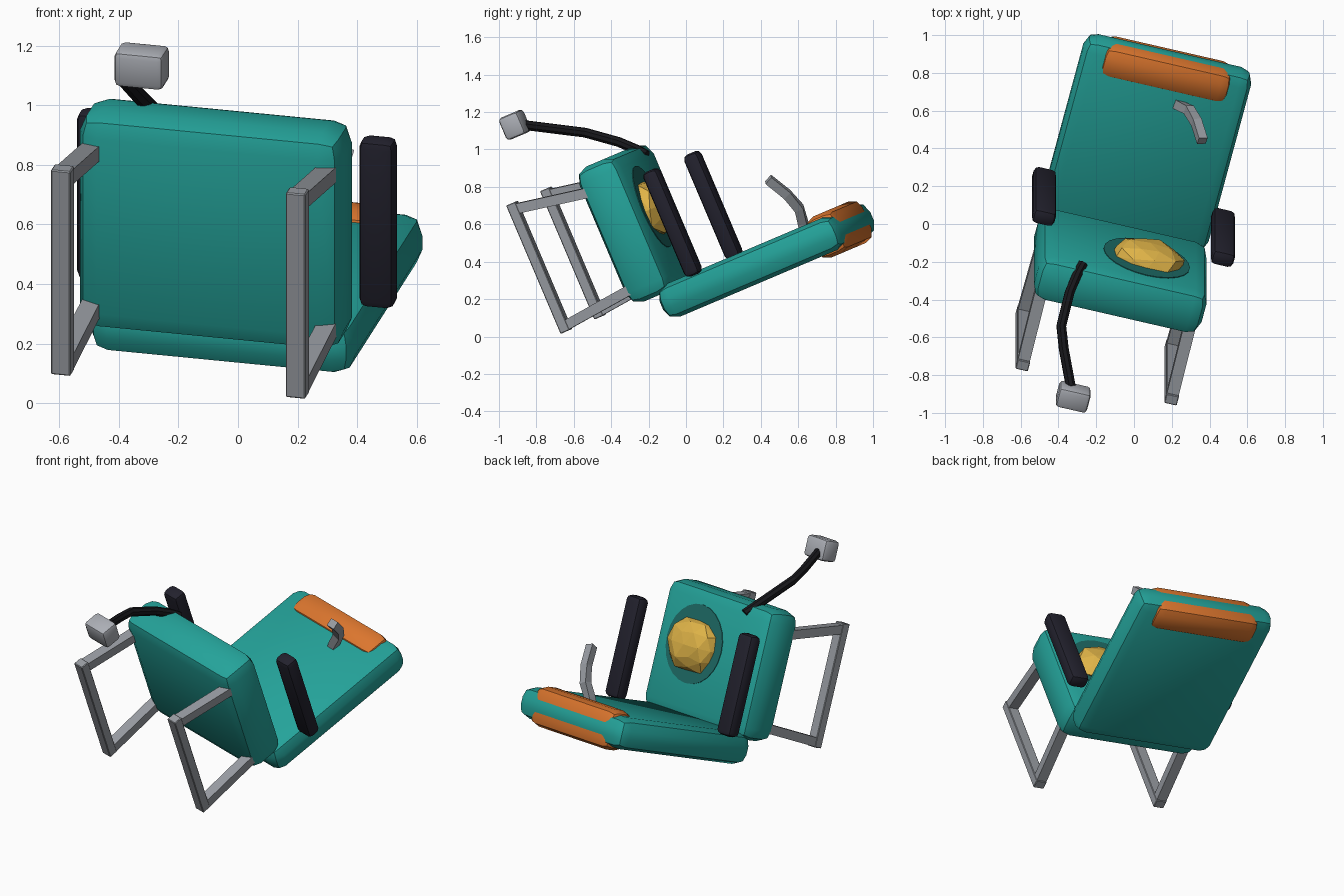
import bpy, bmesh, math, random
from mathutils import Matrix, Vector

if "Cube" in bpy.data.objects:
    bpy.data.objects.remove(bpy.data.objects["Cube"])

# Tilt of the whole toppled chair: local x = width, y = chair up, z = chair front
TILT = Matrix.Rotation(math.radians(23), 4, 'X') @ Matrix.Rotation(math.radians(-14), 4, 'Z')
MID = -0.073  # centre line of the chair across its width


def material(name, rgb):
    m = bpy.data.materials.new(name)
    m.diffuse_color = [(c / 255 / 12.92 if c < 10 else ((c / 255 + 0.055) / 1.055) ** 2.4) for c in rgb] + [1]
    m.use_nodes = True
    m.node_tree.nodes["Principled BSDF"].inputs["Base Color"].default_value = m.diffuse_color
    return m


TEAL = material("teal fabric", (36, 163, 154))
DARK_TEAL = material("dark teal stain", (30, 108, 103))
ORANGE = material("orange headrest", (220, 118, 46))
YELLOW = material("yellow foam", (224, 180, 72))
BLACK = material("soft black", (34, 33, 45))
TUBE_BLACK = material("tube black", (24, 24, 28))
STEEL = material("steel", (152, 156, 162))
LIGHT_GREY = material("light grey", (172, 175, 182))


def add(name, bm, mat, bevel=0, segments=2, tilt=True):
    bmesh.ops.recalc_face_normals(bm, faces=bm.faces)
    mesh = bpy.data.meshes.new(name)
    bm.to_mesh(mesh)
    bm.free()
    obj = bpy.data.objects.new(name, mesh)
    bpy.context.collection.objects.link(obj)
    mesh.materials.append(mat)
    if tilt:
        obj.matrix_world = TILT
    if bevel:
        b = obj.modifiers.new("bevel", 'BEVEL')
        b.width, b.segments = bevel, segments
        b.limit_method = 'ANGLE'
        bpy.ops.object.select_all(action='DESELECT')
        obj.select_set(True)
        bpy.context.view_layer.objects.active = obj
        bpy.ops.object.modifier_apply(modifier="bevel")
        bpy.ops.object.shade_smooth_by_angle(angle=math.radians(35))
    return obj


def box(name, lo, hi, mat, bevel=0, segments=2):
    lo, hi = Vector(lo), Vector(hi)
    bm = bmesh.new()
    bmesh.ops.create_cube(bm, size=1)
    for v in bm.verts:
        v.co = (lo + hi) / 2 + v.co * (hi - lo)
    return add(name, bm, mat, bevel, segments)


def tube(name, points, radius, sides, mat):
    # sweep a polygon along a path given in world space
    pts = [Vector(p) for p in points]
    bm = bmesh.new()
    rings = []
    for i, p in enumerate(pts):
        d = (pts[min(i + 1, len(pts) - 1)] - pts[max(i - 1, 0)]).normalized()
        u = d.cross(Vector((0.97, -0.22, -0.09))).normalized()
        w = d.cross(u)
        angles = [2 * math.pi * (k + 0.5) / sides for k in range(sides)]
        rings.append([bm.verts.new(p + radius * (u * math.cos(t) + w * math.sin(t))) for t in angles])
    for r, q in zip(rings, rings[1:]):
        for k in range(sides):
            bm.faces.new((r[k], r[(k + 1) % sides], q[(k + 1) % sides], q[k]))
    bm.faces.new(rings[0])
    bm.faces.new(rings[-1])
    return add(name, bm, mat, tilt=False)


# Padded seat, backrest and headrest wrap
box("seat", (MID - 0.457, -0.137, 0.26), (MID + 0.457, 0.117, 1.045), TEAL, 0.075)
box("backrest", (MID - 0.457, 0.02, 0.11), (MID + 0.457, 1.088, 0.30), TEAL, 0.07)
box("headrest", (MID - 0.352, 0.90, 0.085), (MID + 0.352, 1.083, 0.325), ORANGE, 0.06)

# Armrests and side frames, mirrored across the centre line
for side, label in ((-1, "left"), (1, "right")):
    x = MID + side * 0.488
    box(label + "_armrest", (x - 0.061, 0.237, 0.284), (x + 0.061, 0.325, 0.893), BLACK, 0.028)
    x = MID + side * 0.406
    box(label + "_foot_rail", (x - 0.034, -0.54, 0.275), (x + 0.034, -0.485, 1.02), STEEL, 0.004, 1)
    for part, foot, top in (("rear", 0.302, 0.347), ("front", 0.99, 0.912)):
        bm = bmesh.new()
        bmesh.ops.create_cube(bm, size=1)
        for v in bm.verts:
            z = (foot if v.co.y < 0 else top) + v.co.z * 0.055
            v.co = (x + v.co.x * 0.064, -0.535 if v.co.y < 0 else -0.10, z)
        add(f"{label}_{part}_leg", bm, STEEL)

# Stain ring on the seat with a lump of foam bursting out
bm = bmesh.new()
bmesh.ops.create_cone(bm, cap_ends=True, segments=24, radius1=0.235, radius2=0.235, depth=0.008)
bmesh.ops.rotate(bm, verts=bm.verts, matrix=Matrix.Rotation(math.pi / 2, 3, 'X'))
bmesh.ops.translate(bm, verts=bm.verts, vec=(0.04, 0.117, 0.71))
add("seat_stain", bm, DARK_TEAL)

random.seed(4)
bm = bmesh.new()
bmesh.ops.create_icosphere(bm, subdivisions=2, radius=1)
for v in bm.verts:
    k = random.uniform(0.86, 1.08)
    v.co = (0.04 + 0.2 * k * v.co.x, 0.117 + 0.1 * k * v.co.y, 0.70 + 0.165 * k * v.co.z)
add("foam_lump", bm, YELLOW)

# Bent arm with a block on its end
tube("bent_arm", [(-0.27, -0.21, 0.97), (-0.30, -0.265, 1.0), (-0.34, -0.36, 1.04), (-0.385, -0.54, 1.09),
                  (-0.372, -0.66, 1.105), (-0.335, -0.86, 1.13)], 0.027, 8, TUBE_BLACK)
box("arm_block", (-0.301, -0.523, 1.335), (-0.131, -0.409, 1.463), LIGHT_GREY, 0.02)

# Curved hook on the backrest
tube("hook", [(0.22, 0.64, 0.55), (0.245, 0.625, 0.61), (0.29, 0.605, 0.685), (0.33, 0.54, 0.76),
              (0.362, 0.44, 0.84)], 0.034, 4, STEEL)
